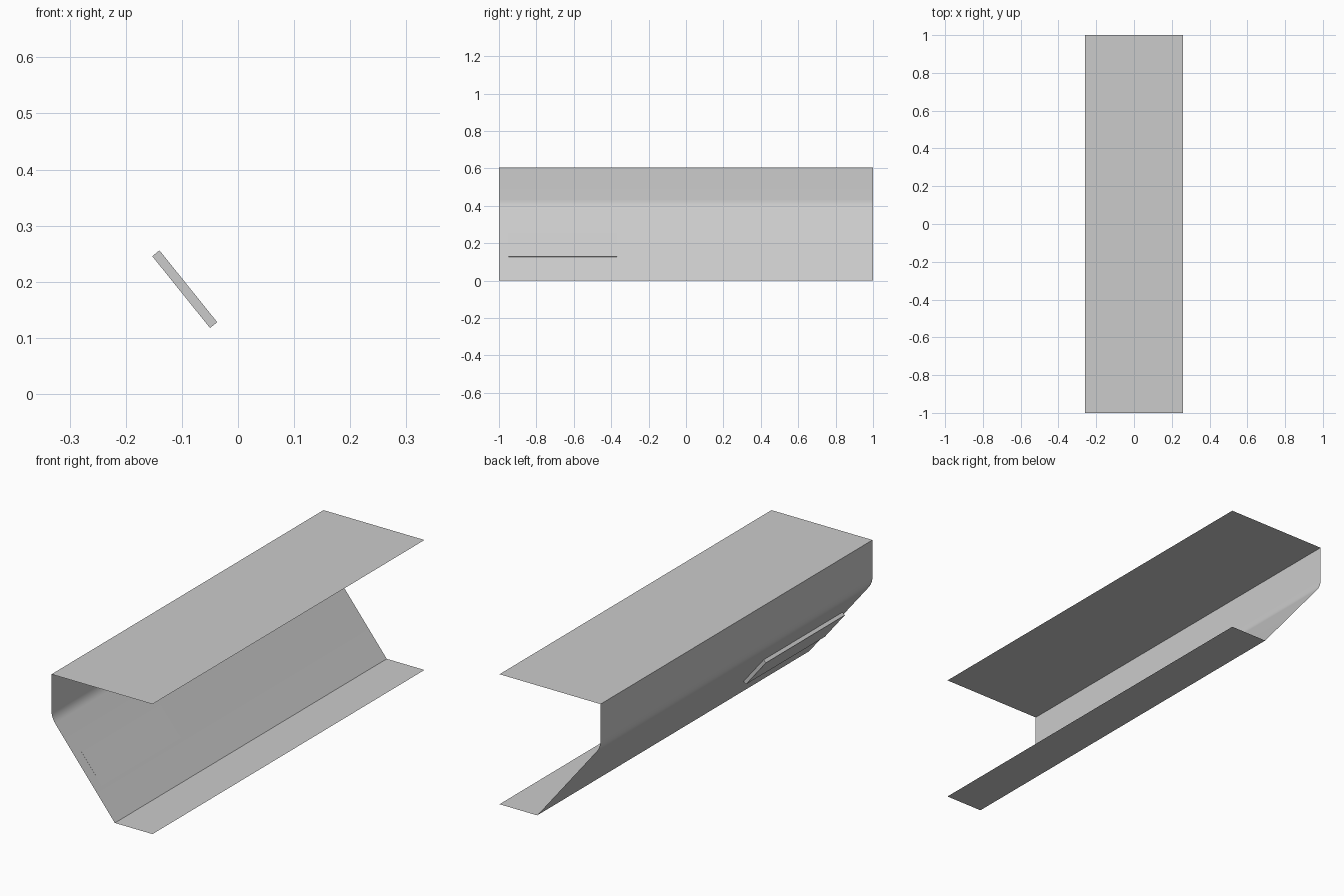
import bpy
import bmesh
from math import tan
from mathutils import Vector

cube = bpy.data.objects.get("Cube")
if cube:
    bpy.data.objects.remove(cube)

# Single grey metal finish
grey = bpy.data.materials.new("grey metal")
grey.use_nodes = True
colour = (0.6, 0.6, 0.6, 1)
grey.diffuse_color = colour
grey.node_tree.nodes["Principled BSDF"].inputs["Base Color"].default_value = colour

HALF_X, HEIGHT = 0.26, 0.605
fold = Vector((0.066, 0, 0))           # where slope meets the lower flange
bend = Vector((-HALF_X, 0, 0.404))     # where wall meets the slope
slope = (fold - bend).normalized()
outward = Vector((slope.z, 0, -slope.x))


def finish(bm, name):
    mesh = bpy.data.meshes.new(name)
    bm.to_mesh(mesh)
    bm.free()
    mesh.materials.append(grey)
    obj = bpy.data.objects.new(name, mesh)
    bpy.context.collection.objects.link(obj)
    return obj


# Folded sheet: top flange, wall, rounded bend, slope, lower flange
start = bend + Vector((0, 0, 0.03))
end = bend + slope * 0.03
steps = 6
curve = [start.lerp(bend, i / steps).lerp(bend.lerp(end, i / steps), i / steps)
         for i in range(steps + 1)]
profile = [Vector((HALF_X, 0, HEIGHT)), Vector((-HALF_X, 0, HEIGHT)),
           *curve, fold, Vector((HALF_X, 0, 0))]
bm = bmesh.new()
rows = [[bm.verts.new((p.x, y, p.z)) for y in (-1, 1)] for p in profile]
for a, b in zip(rows, rows[1:]):
    bm.faces.new((a[0], a[1], b[1], b[0]))
bmesh.ops.reverse_faces(bm, faces=bm.faces)
sheet = finish(bm, "folded_sheet")
bpy.context.view_layer.objects.active = sheet
sheet.select_set(True)
bpy.ops.object.shade_smooth_by_angle(angle=0.52)

# Thin plate fixed to the outside of the slope
top = Vector((-0.14, 0, 0.256))
bottom = Vector((-0.037, 0, 0.128))
depth = outward * 0.0165
bm = bmesh.new()
corners = [bm.verts.new((p.x, -0.95, p.z))
           for p in (top, bottom, bottom + depth, top + depth)]
face = bm.faces.new(corners)
extruded = bmesh.ops.extrude_face_region(bm, geom=[face])
bmesh.ops.translate(bm, vec=(0, 0.58, 0),
                    verts=[g for g in extruded["geom"] if isinstance(g, bmesh.types.BMVert)])
bmesh.ops.recalc_face_normals(bm, faces=bm.faces)
finish(bm, "outer_plate")
